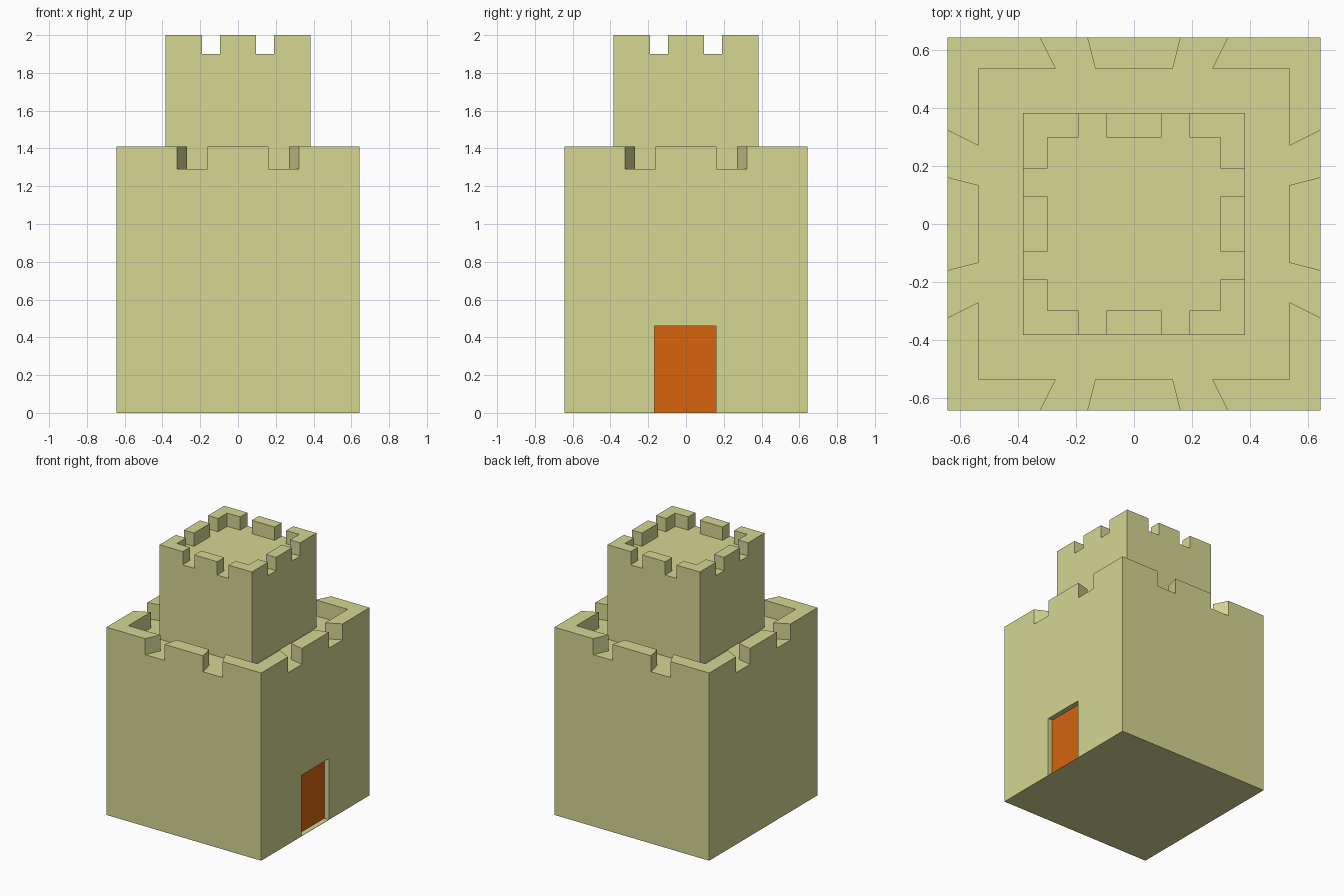
import bpy
import bmesh
from mathutils import Matrix, Vector

if "Cube" in bpy.data.objects:
    bpy.data.objects.remove(bpy.data.objects["Cube"])


def material(name, color):
    m = bpy.data.materials.new(name)
    m.diffuse_color = (*color, 1)
    m.use_nodes = True
    m.node_tree.nodes["Principled BSDF"].inputs["Base Color"].default_value = m.diffuse_color
    return m


STONE = material("sandstone", (0.66, 0.68, 0.29))
WOOD = material("orange_door", (0.67, 0.125, 0.005))


def prism(name, outline, z0, z1, mat):
    """Extrude a flat outline from z0 up to z1."""
    bm = bmesh.new()
    face = bm.faces.new([bm.verts.new((x, y, z0)) for x, y in outline])
    up = bmesh.ops.extrude_face_region(bm, geom=[face], use_keep_orig=True)
    verts = [g for g in up["geom"] if isinstance(g, bmesh.types.BMVert)]
    bmesh.ops.translate(bm, vec=(0, 0, z1 - z0), verts=verts)
    bmesh.ops.recalc_face_normals(bm, faces=bm.faces)
    mesh = bpy.data.meshes.new(name)
    bm.to_mesh(mesh)
    bm.free()
    mesh.materials.append(mat)
    obj = bpy.data.objects.new(name, mesh)
    bpy.context.collection.objects.link(obj)
    return obj


def rect(x0, x1, y0, y1):
    return [(x0, y0), (x1, y0), (x1, y1), (x0, y1)]


def carve(obj, cutter):
    """Subtract the cutter from the object and discard it."""
    mod = obj.modifiers.new("cut", 'BOOLEAN')
    mod.operation = 'DIFFERENCE'
    mod.solver = 'EXACT'
    mod.object = cutter
    cutter.hide_render = True
    bpy.context.view_layer.objects.active = obj
    bpy.ops.object.modifier_apply(modifier=mod.name)
    bpy.data.objects.remove(cutter)


def parapet_outline(inner, outer, gap_in, gap_out):
    """Deck square with two prongs per side that open gaps in the wall."""
    far = 2 * outer - inner  # prongs run past the outer wall
    a, b = gap_in
    c, d = (2 * o - i for i, o in zip(gap_in, gap_out))
    side = [(inner, -inner), (inner, -b), (far, -d), (far, -c), (inner, -a),
            (inner, a), (far, c), (far, d), (inner, b)]
    turns = [Matrix.Rotation(k * 1.5707963268, 2) for k in range(4)]
    return [tuple(t @ Vector(p)) for t in turns for p in side]


def battlement_block(name, half, z0, deck, top, inner, gap_in, gap_out):
    block = prism(name, rect(-half, half, -half, half), z0, top, STONE)
    outline = parapet_outline(inner, half, gap_in, gap_out)
    carve(block, prism("cutter", outline, deck, top + 0.1, STONE))
    return block


# Wide lower keep with flared gaps, and narrow upper tower with straight gaps
keep = battlement_block("lower_keep", 0.643, 0, 1.29, 1.41, 0.536,
                        (0.134, 0.27), (0.161, 0.323))
battlement_block("upper_tower", 0.383, 1.29, 1.90, 2.0, 0.299,
                 (0.095, 0.191), (0.095, 0.191))

# Recessed doorway on the right side
carve(keep, prism("cutter", rect(0.603, 0.75, -0.167, 0.16), 0.002, 0.46, STONE))
prism("door", rect(0.599, 0.606, -0.167, 0.16), 0.003, 0.459, WOOD)
